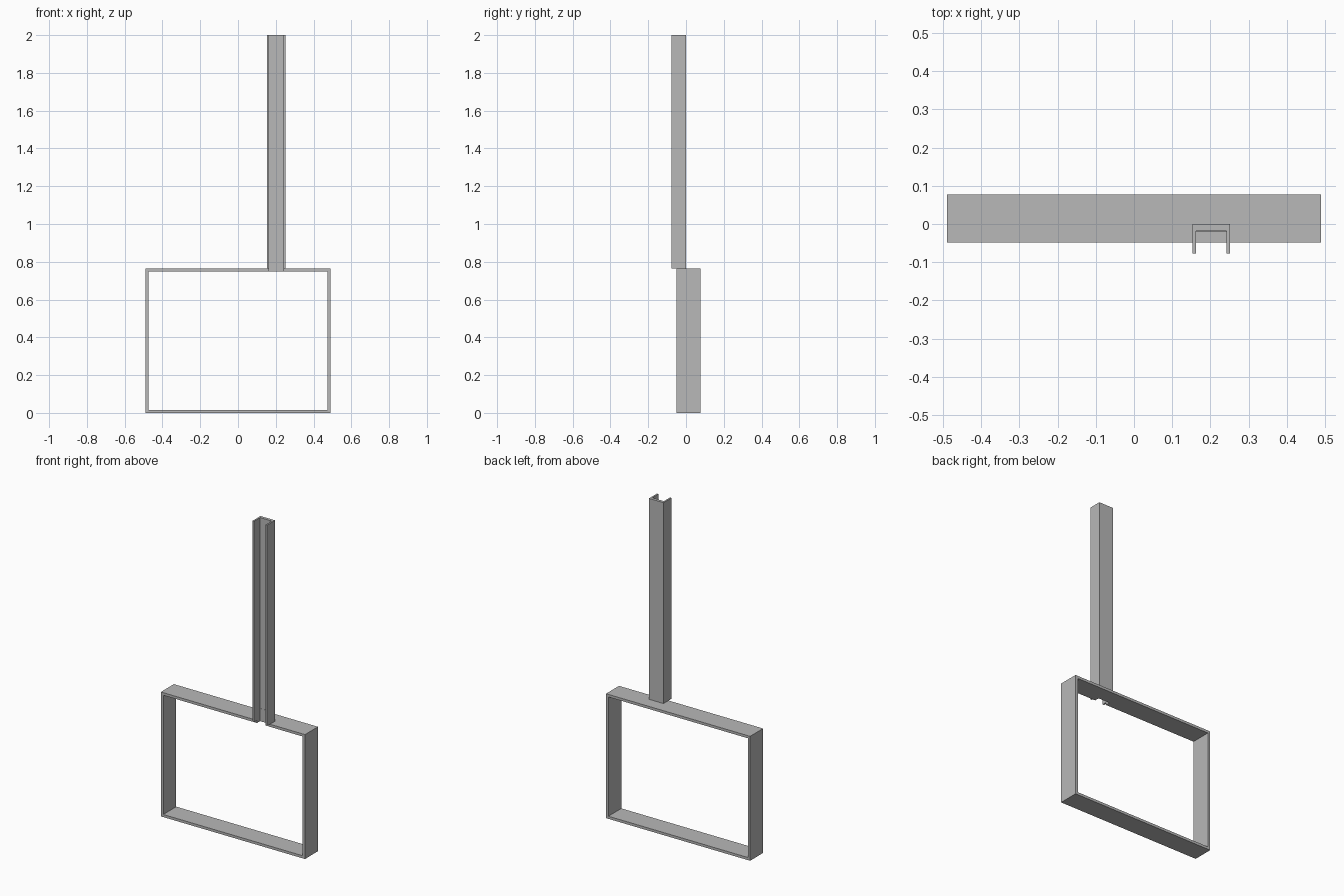
import bpy
import bmesh

default = bpy.data.objects.get("Cube")
if default:
    bpy.data.objects.remove(default, do_unlink=True)

GREY = (0.48, 0.48, 0.48, 1.0)
steel = bpy.data.materials.new("plain_grey")
steel.use_nodes = True
steel.diffuse_color = GREY
steel.node_tree.nodes["Principled BSDF"].inputs["Base Color"].default_value = GREY


def box(name, x, y, z):
    """Box between the given (low, high) limits on each axis."""
    bm = bmesh.new()
    bmesh.ops.create_cube(bm, size=1)
    for v in bm.verts:
        v.co = [lim[0] if c < 0 else lim[1] for c, lim in zip(v.co, (x, y, z))]
    return finish(name, bm)


def prism(name, outline, z):
    """Outline in the xy plane raised from z[0] to z[1]."""
    bm = bmesh.new()
    face = bm.faces.new([bm.verts.new((px, py, z[0])) for px, py in outline])
    raised = bmesh.ops.extrude_face_region(bm, geom=[face])["geom"]
    verts = [g for g in raised if isinstance(g, bmesh.types.BMVert)]
    bmesh.ops.translate(bm, verts=verts, vec=(0, 0, z[1] - z[0]))
    bmesh.ops.recalc_face_normals(bm, faces=bm.faces)
    return finish(name, bm)


def finish(name, bm):
    mesh = bpy.data.meshes.new(name)
    bm.to_mesh(mesh)
    bm.free()
    mesh.materials.append(steel)
    obj = bpy.data.objects.new(name, mesh)
    bpy.context.collection.objects.link(obj)
    return obj


# Main sizes
HALF, TOP, WALL = 0.49, 0.765, 0.016
FRONT, BACK = -0.049, 0.077
LEFT_OUT, RIGHT_OUT, FLANGE = 0.252, 0.153, 0.01
WEB_FRONT, WEB_BACK, LIP = -0.018, 0.0, -0.077
IN_L, IN_R = LEFT_OUT - FLANGE, RIGHT_OUT + FLANGE
depth = (FRONT, BACK)

# Rectangular frame: bottom, two sides, and top bar notched inside the channel
box("frame_bottom", (-HALF, HALF), depth, (0, WALL))
for side, s in (("left", 1), ("right", -1)):
    limits = sorted((s * HALF, s * (HALF - WALL)))
    box("frame_side_" + side, limits, depth, (WALL, TOP - WALL))
prism("frame_top", [
    (-HALF, FRONT), (IN_R, FRONT), (IN_R, WEB_FRONT), (IN_L, WEB_FRONT),
    (IN_L, FRONT), (HALF, FRONT), (HALF, BACK), (-HALF, BACK),
], (TOP - WALL, TOP))

# Upright channel, open toward the front
prism("upright_channel", [
    (RIGHT_OUT, LIP), (IN_R, LIP), (IN_R, WEB_FRONT), (IN_L, WEB_FRONT),
    (IN_L, LIP), (LEFT_OUT, LIP), (LEFT_OUT, WEB_BACK), (RIGHT_OUT, WEB_BACK),
], (TOP, 2.0))

# Thin joint plate lining the foot of the channel and the notch
box("joint_plate", (IN_R, IN_L), (WEB_FRONT - 0.001, WEB_FRONT), (TOP - WALL, 0.827))
